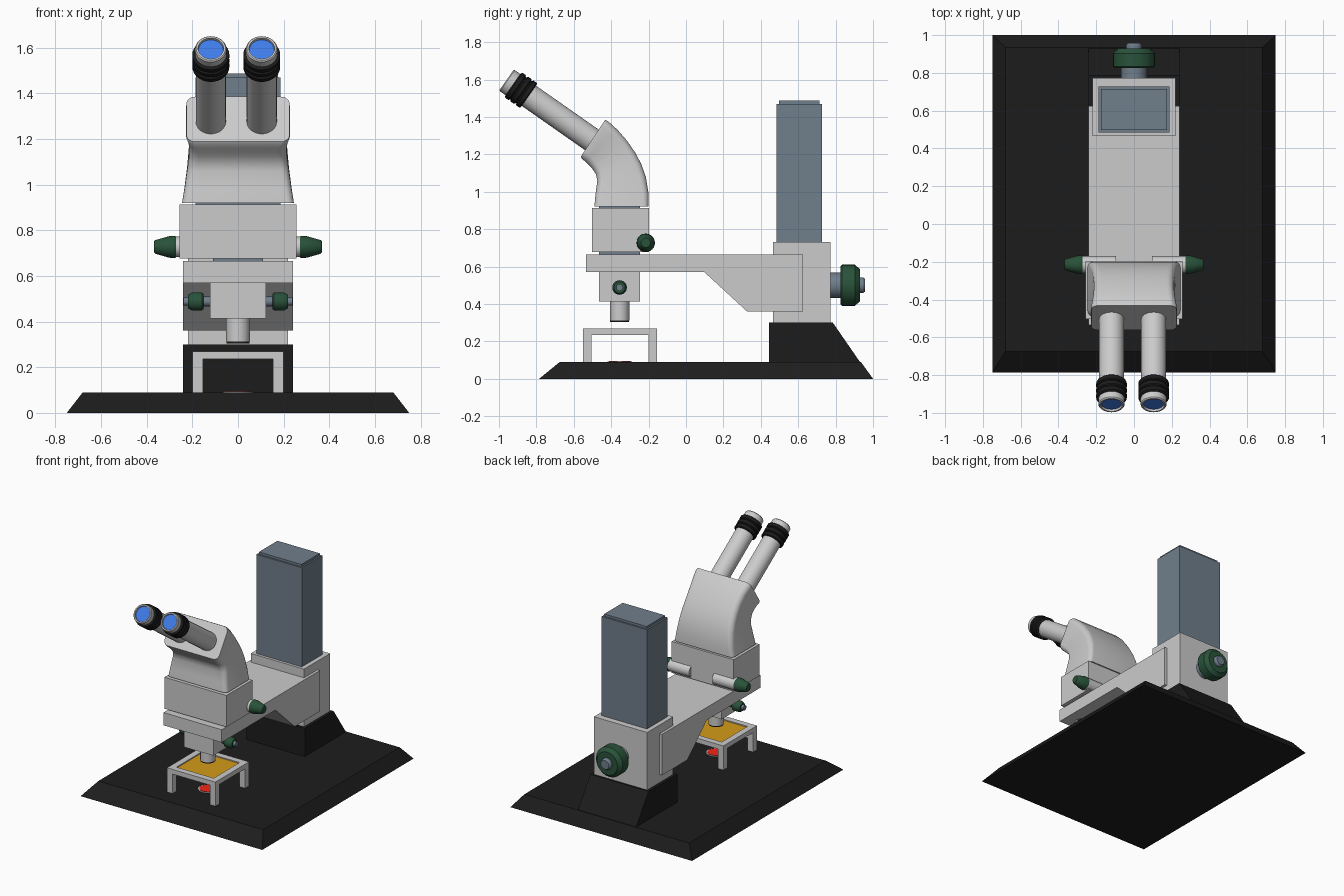
import bpy, bmesh, math
from mathutils import Vector

if "Cube" in bpy.data.objects:
    bpy.data.objects.remove(bpy.data.objects["Cube"])


def material(name, rgb):
    m = bpy.data.materials.new(name)
    m.diffuse_color = (*rgb, 1)
    m.use_nodes = True
    m.node_tree.nodes["Principled BSDF"].inputs["Base Color"].default_value = m.diffuse_color
    return m


BLACK = material("black", (0.012, 0.012, 0.012))
BLUE = material("steel_blue", (0.16, 0.21, 0.26))
GREEN = material("dark_green", (0.022, 0.085, 0.042))
ORANGE = material("orange", (0.65, 0.33, 0.01))
RED = material("red", (0.9, 0.02, 0.01))
LENS = material("lens_blue", (0.05, 0.2, 0.8))


def finish(name, bm, mat=None, smooth=None):
    bmesh.ops.recalc_face_normals(bm, faces=bm.faces)
    me = bpy.data.meshes.new(name)
    bm.to_mesh(me)
    bm.free()
    ob = bpy.data.objects.new(name, me)
    bpy.context.collection.objects.link(ob)
    if mat:
        me.materials.append(mat)
    if smooth:
        bpy.ops.object.select_all(action='DESELECT')
        ob.select_set(True)
        bpy.context.view_layer.objects.active = ob
        bpy.ops.object.shade_smooth_by_angle(angle=math.radians(smooth))
    return ob


def loft(name, rings, mat=None, smooth=None):
    """Skin a list of equal-length point rings and cap both ends."""
    bm = bmesh.new()
    rows = [[bm.verts.new(p) for p in ring] for ring in rings]
    n = len(rows[0])
    for a, b in zip(rows, rows[1:]):
        for i in range(n):
            j = (i + 1) % n
            bm.faces.new((a[i], a[j], b[j], b[i]))
    bm.faces.new(rows[0])
    bm.faces.new(rows[-1])
    return finish(name, bm, mat, smooth)


def rect(x0, x1, y0, y1, z):
    return [(x0, y0, z), (x1, y0, z), (x1, y1, z), (x0, y1, z)]


def box(name, x0, x1, y0, y1, z0, z1, mat=None):
    return loft(name, [rect(x0, x1, y0, y1, z0), rect(x0, x1, y0, y1, z1)], mat)


def side_profile(name, pts, w, mat=None):
    """Extrude a (y, z) outline across x from -w to w."""
    return loft(name, [[(x, y, z) for y, z in pts] for x in (-w, w)], mat)


def lathe(name, origin, axis, profile, mat=None, n=32):
    """Turn a (radius, distance) profile around an axis."""
    q = Vector((0, 0, 1)).rotation_difference(Vector(axis))
    o = Vector(origin)
    rings = [[o + q @ Vector((r * math.cos(a), r * math.sin(a), s))
              for a in (math.tau * i / n for i in range(n))] for r, s in profile]
    return loft(name, rings, mat, 30)


# Base plate with sloped rim, and the foot of the column
loft("base", [rect(-.75, .75, -.785, 1, 0), rect(-.68, .68, -.675, .935, .09)], BLACK)
side_profile("column_foot", [(.445, 0), (.445, .3), (.785, .3), (.93, .09), (.995, 0)], .24, BLACK)

# Column and its carrier block
box("column_block", -.22, .22, .465, .772, .3, .73)
box("column", -.187, .187, .485, .727, .73, 1.47, BLUE)
box("column_cap", -.175, .175, .497, .715, 1.47, 1.487, BLUE)

# Focus knob at the back
lathe("focus_shaft", (0, .76, .5), (0, 1, 0), [(.068, 0), (.068, .08)], BLUE)
lathe("focus_knob", (0, .825, .5), (0, 1, 0),
      [(.1, 0), (.111, .01), (.111, .078), (.085, .105)], GREEN, 24)
lathe("focus_knob_tip", (0, .92, .5), (0, 1, 0), [(.042, 0), (.042, .025), (.034, .038)], BLUE, 24)

# Cantilever arm
side_profile("arm", [(-.535, .57), (.098, .57), (.326, .36), (.625, .36),
                     (.625, .665), (-.535, .665)], .24)

# Zoom body and its spacers
box("lower_spacer", -.11, .11, -.465, -.245, .66, .685, BLUE)
box("zoom_body", -.256, .256, -.502, -.197, .677, .912)
box("upper_spacer", -.187, .187, -.465, -.245, .91, .925, BLUE)

# Objective housing and lens barrel
box("objective_housing", -.122, .122, -.465, -.245, .413, .575)
lathe("objective", (0, -.355, .42), (0, 0, -1), [(.052, 0), (.052, .108)])
lathe("objective_rim", (0, -.355, .312), (0, 0, -1), [(.051, 0), (.051, .008)], BLACK)

# Paired side knobs
for sx, side in ((-1, "left"), (1, "right")):
    ax = (sx, 0, 0)
    lathe(f"zoom_shaft_{side}", (sx * .095, -.215, .727), ax, [(.045, 0), (.045, .18)])
    lathe(f"zoom_knob_{side}", (sx * .272, -.215, .727), ax,
          [(.046, 0), (.049, .006), (.047, .03), (.03, .09), (.025, .095)], GREEN, 24)
    lathe(f"fine_shaft_{side}", (sx * .115, -.355, .488), ax, [(.021, 0), (.021, .04)], BLUE, 24)
    lathe(f"fine_knob_{side}", (sx * .152, -.355, .488), ax,
          [(.034, 0), (.039, .006), (.039, .05), (.03, .066)], GREEN, 24)
    lathe(f"fine_knob_tip_{side}", (sx * .215, -.355, .488), ax, [(.018, 0), (.018, .023)], BLUE, 24)


# Curved binocular head, lofted from rounded rectangles
def rounded_section(front, back, w, r, steps=6):
    f, b = Vector((0, *front)), Vector((0, *back))
    mid, d = (f + b) / 2, (b - f) / 2
    h = d.length
    d.normalize()
    pts = []
    for k, (cx, cy) in enumerate(((1, 1), (-1, 1), (-1, -1), (1, -1))):
        for i in range(steps + 1):
            a = math.pi / 2 * (k + i / steps)
            u = cx * (w - r) + r * math.cos(a)
            v = cy * (h - r) + r * math.sin(a)
            pts.append(mid + d * v + Vector((u, 0, 0)))
    return pts


sections = [
    ((-.49, .92), (-.2, .92), .245, .03),
    ((-.484, .985), (-.2, .99), .234, .032),
    ((-.474, 1.06), (-.215, 1.08), .223, .036),
    ((-.482, 1.095), (-.24, 1.15), .217, .038),
    ((-.5, 1.122), (-.272, 1.21), .213, .04),
    ((-.518, 1.14), (-.315, 1.272), .213, .04),
    ((-.538, 1.16), (-.365, 1.33), .218, .04),
    ((-.557, 1.178), (-.418, 1.378), .227, .04),
    ((-.562, 1.188), (-.432, 1.385), .226, .038),
]
loft("binocular_head", [rounded_section(*s) for s in sections], None, 40)

# Eyepiece tubes with black grip rings and lenses
down = (0, math.cos(math.radians(35)), -math.sin(math.radians(35)))
for x, side in ((-.119, "left"), (.104, "right")):
    tip = (x, -.96, 1.597)
    lathe(f"eyepiece_tube_{side}", tip, down,
          [(.054, .025), (.056, 0), (.064, 0), (.069, .006), (.069, .14), (.066, .145), (.066, .62)])
    lathe(f"eyepiece_lens_{side}", tip, down, [(.054, .012), (.054, .024)], LENS)
    grip = [(.068, .042)]
    for s in (.045, .081, .117):
        grip += [(.077, s), (.081, s + .004), (.081, s + .024), (.077, s + .028),
                 (.073, s + .029), (.073, s + .035)]
    lathe(f"eyepiece_grip_{side}", tip, down, grip[:-1], BLACK)

# Specimen stage: open frame, legs, orange plate
X, Y0, Y1, T = .2, -.552, -.155, .046
for sx in (-1, 1):
    xs = sorted((sx * X, sx * (X - T)))
    box("stage_side_rail", *xs, Y0, Y1, .235, .27)
    for y in (Y0, Y1 - T):
        box("stage_leg", *xs, y, y + T, .09, .235)
for y in (Y0, Y1 - T):
    box("stage_cross_rail", -X + T, X - T, y, y + T, .235, .27)
box("stage_plate", -X + T, X - T, Y0 + T, Y1 - T, .24, .262, ORANGE)

# Lamp in the base
lathe("lamp_ring", (0, -.355, .085), (0, 0, 1), [(.066, 0), (.066, .008)])
lathe("lamp", (0, -.355, .085), (0, 0, 1), [(.058, 0), (.058, .011)], RED)
